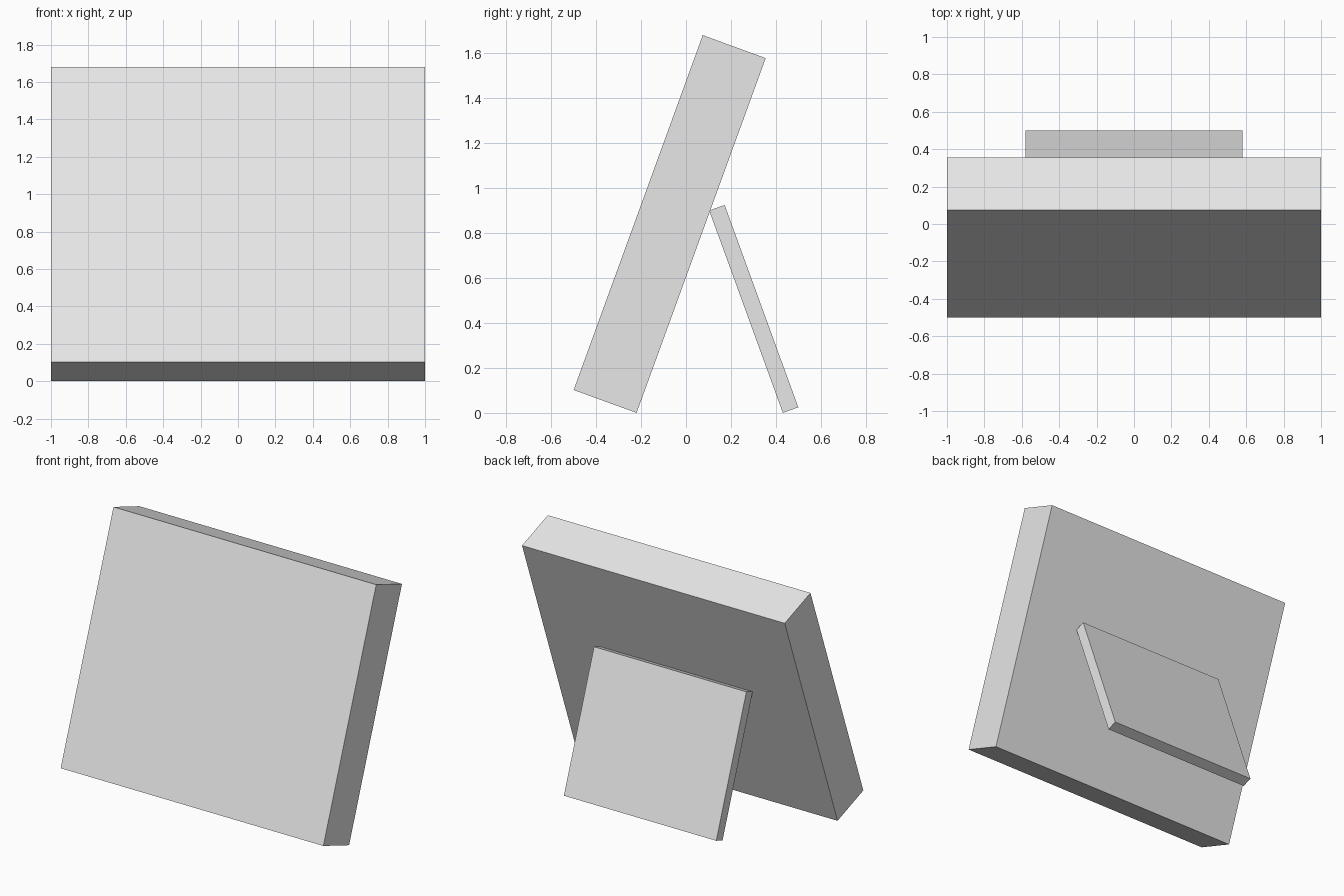
import bpy
import math
from mathutils import Matrix, Vector

cube = bpy.data.objects.get("Cube")
if cube:
    bpy.data.objects.remove(cube, do_unlink=True)

GREY = (0.8, 0.8, 0.8, 1.0)
grey = bpy.data.materials.new("light_grey")
grey.use_nodes = True
grey.diffuse_color = GREY
grey.node_tree.nodes["Principled BSDF"].inputs["Base Color"].default_value = GREY


def slab(name, size, lean, foot_y):
    """Box leaning about its lowest edge, which rests on the ground at foot_y."""
    width, depth, height = size
    # The inner bottom edge touches the ground, so the body lies on the far side
    side = -1 if lean > 0 else 1
    bpy.ops.mesh.primitive_cube_add(size=1)
    obj = bpy.context.object
    obj.name = obj.data.name = name
    centre = Vector((0, side * depth / 2, height / 2))
    obj.data.transform(Matrix.Translation((0, foot_y, 0))
                       @ Matrix.Rotation(-lean, 4, "X")
                       @ Matrix.Translation(centre)
                       @ Matrix.Diagonal((width, depth, height, 1)))
    obj.data.materials.append(grey)
    return obj


TILT = math.radians(20)

# Thick panel leaning backwards
slab("panel", (2.0, 0.298, 1.68), TILT, -0.22)

# Thin rear prop leaning forwards against the panel
slab("rear_stand", (1.16, 0.073, 0.958), -TILT, 0.431)
